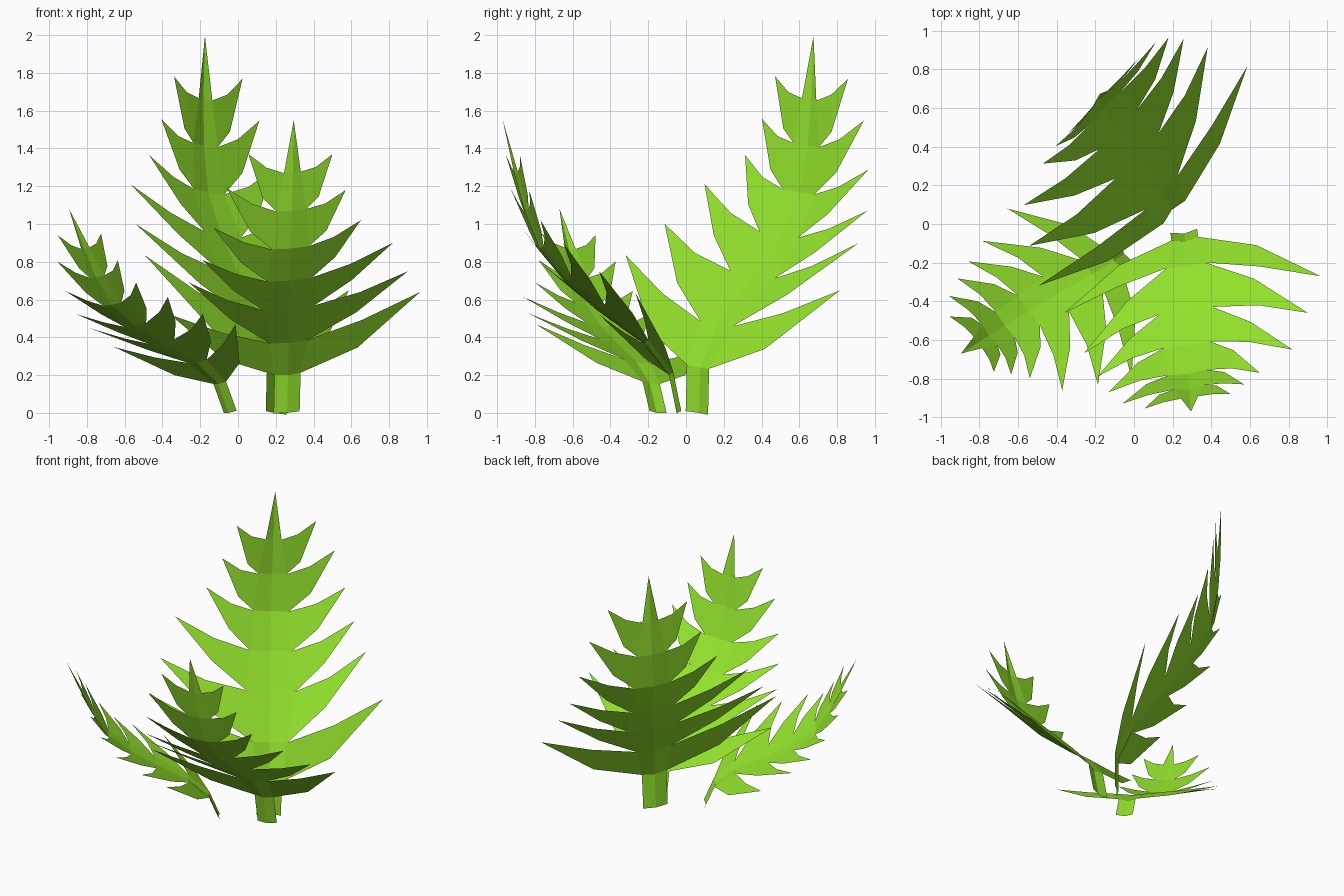
import bpy
import bmesh
from mathutils import Vector, Matrix

if "Cube" in bpy.data.objects:
    bpy.data.objects.remove(bpy.data.objects["Cube"])

# Master frond is drawn in place at the front; the others are scaled, turned copies.
# Midrib path: base, stem top, notch rows, tip
rib = [Vector(p) for p in [
    (.26, -.05, 0), (.265, -.09, .2), (.27, -.22, .37), (.27, -.455, .55),
    (.275, -.63, .70), (.28, -.775, .87), (.285, -.855, 1.07), (.29, -.91, 1.27),
    (.295, -.97, 1.55)]]
half_width = [.07, .07, .10, .14, .12, .10, .08, .045]
fold = [.22, .22, .1, .07, .07, .08, .12, .3]
# Leaflet tips, bottom to top, and how far each lower edge bulges
right_tips = [(.965, -.27, .64), (.90, -.46, .75), (.82, -.65, .90),
              (.65, -.77, 1.02), (.57, -.83, 1.18), (.50, -.88, 1.37)]
left_tips = [(-.36, -.46, .52), (-.26, -.67, .69), (-.19, -.79, .81),
             (-.13, -.87, .98), (-.06, -.93, 1.19), (.055, -.955, 1.37)]
bulge = [.42, .17, .16, .22, .3, .38]
cross = Vector((1.32, .19, .12)).normalized()

green = bpy.data.materials.new("leaf_green")
green.diffuse_color = (.29, .76, .025, 1)
green.use_nodes = True
green.node_tree.nodes["Principled BSDF"].inputs["Base Color"].default_value = green.diffuse_color


def build_leaf():
    verts, faces = [], []

    def add(points, side):
        start = len(verts)
        verts.extend(points)
        ids = list(range(start, len(verts)))
        faces.append(ids[::-1] if side > 0 else ids)

    for side, tips in ((1, right_tips), (-1, left_tips)):
        # Rib edges, raised to give the channel fold
        edge = []
        for i, w in enumerate(half_width):
            d = rib[i + 1] - rib[max(i - 1, 0)]
            n = d.cross(cross).normalized()
            if n.z < 0:
                n.negate()
            edge.append(rib[i] + cross * side * w + n * w * fold[i])
        # Stem, rib strip and end point
        for i in range(len(edge) - 1):
            add([rib[i], edge[i], edge[i + 1], rib[i + 1]], side)
        add([rib[-2], edge[-1], rib[-1]], side)
        # Bent pointed leaflets
        for i, tip in enumerate(tips, 1):
            tip = Vector(tip)
            low, high = edge[i], edge[i + 1]
            step = rib[i + 1] - rib[i]
            low_mid = low.lerp(tip, .48) - step * bulge[i - 1]
            high_mid = high.lerp(tip, .48) - step * .1
            add([low, low_mid, high_mid, high], side)
            add([low_mid, tip, high_mid], side)
    return verts, faces


def frame(base, tip, across):
    base = Vector(base)
    axis = Vector(tip) - base
    u = axis.normalized()
    s = Vector(across)
    s = (s - u * s.dot(u)).normalized()
    rot = Matrix((s, u, s.cross(u))).transposed().to_4x4()
    return Matrix.Translation(base) @ rot @ Matrix.Scale(axis.length, 4)


verts, faces = build_leaf()
master = frame(rib[0], rib[-1], cross)


def place(name, base, tip, across):
    m = frame(base, tip, across) @ master.inverted()
    mesh = bpy.data.meshes.new(name)
    mesh.from_pydata([m @ v for v in verts], [], faces)
    mesh.materials.append(green)
    obj = bpy.data.objects.new(name, mesh)
    bpy.context.collection.objects.link(obj)
    # Weld shared corners
    bm = bmesh.new()
    bm.from_mesh(mesh)
    bmesh.ops.remove_doubles(bm, verts=bm.verts, dist=1e-4)
    bm.to_mesh(mesh)
    bm.free()


# Base, tip and sideways direction of each frond
place("front_frond", rib[0], rib[-1], cross)
place("back_frond", (.19, .07, 0), (-.175, .675, 1.995), (-1.08, -1.14, .18))
place("left_frond", (-.05, -.155, 0), (-.895, -.67, 1.08), (.65, -.88, .12))
